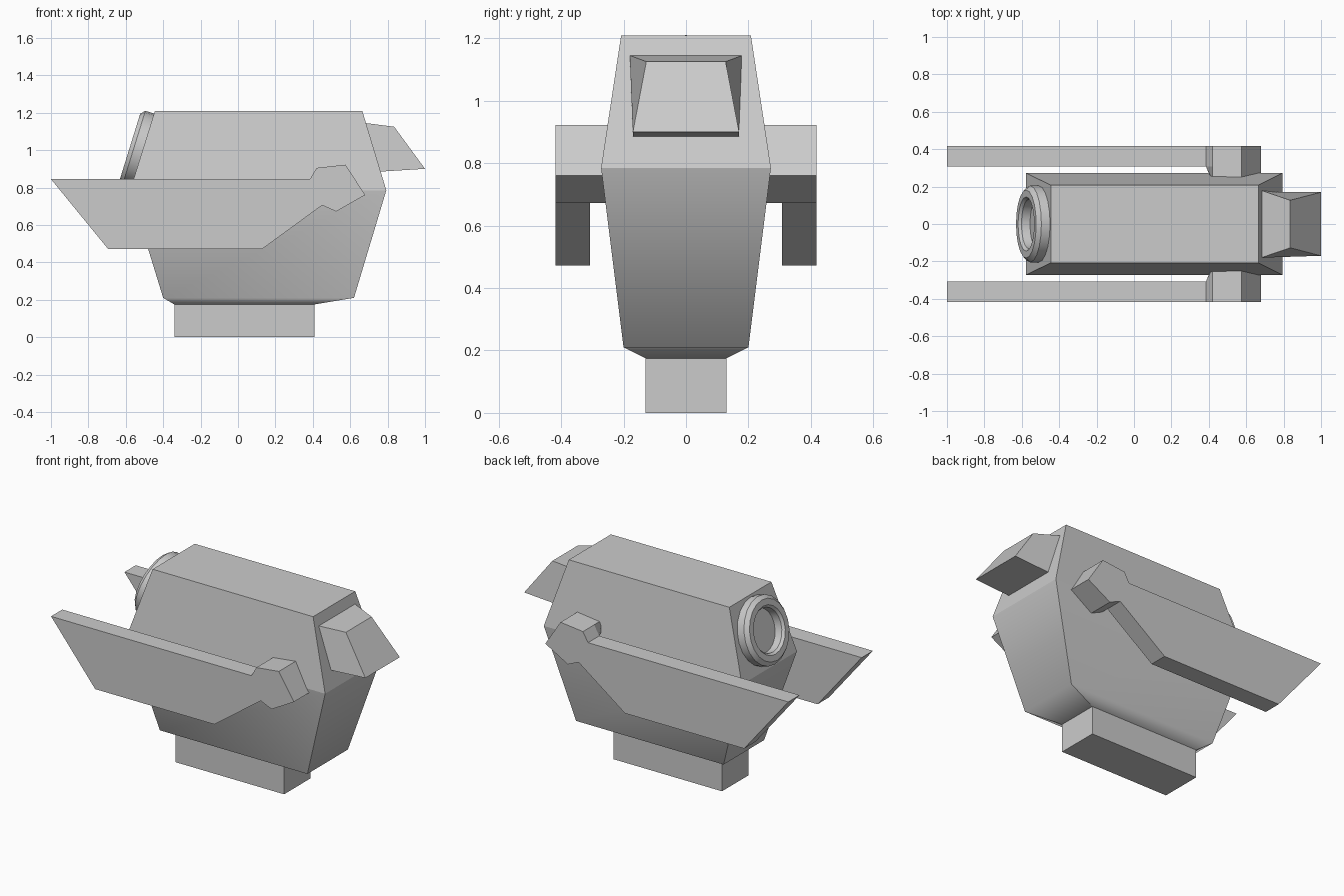
import bpy, bmesh, math
from mathutils import Vector

if "Cube" in bpy.data.objects:
    bpy.data.objects.remove(bpy.data.objects["Cube"])


def loft(name, rings, smooth_ring=None, angle=None):
    """Skin a list of equal-length point loops and cap both ends."""
    bm = bmesh.new()
    loops = [[bm.verts.new(p) for p in r] for r in rings]
    n = len(loops[0])
    for a, b in zip(loops, loops[1:]):
        for i in range(n):
            j = (i + 1) % n
            bm.faces.new((a[i], a[j], b[j], b[i]))
    bm.faces.new(loops[0])
    bm.faces.new(loops[-1])
    bmesh.ops.recalc_face_normals(bm, faces=bm.faces)
    if smooth_ring is not None:
        soft = set(loops[smooth_ring])
        for f in bm.faces:
            f.smooth = True
        for e in bm.edges:
            e.smooth = all(v in soft for v in e.verts)
    me = bpy.data.meshes.new(name)
    bm.to_mesh(me)
    bm.free()
    ob = bpy.data.objects.new(name, me)
    bpy.context.collection.objects.link(ob)
    if angle:
        bpy.ops.object.select_all(action='DESELECT')
        ob.select_set(True)
        bpy.context.view_layer.objects.active = ob
        bpy.ops.object.shade_smooth_by_angle(angle=math.radians(angle))
    return ob


def rect(x0, x1, y, z):
    return [(x0, -y, z), (x1, -y, z), (x1, y, z), (x0, y, z)]


# Foot block and faceted body; only the lower chamfer edge is soft
loft("base", [rect(-.34, .41, .13, 0), rect(-.34, .41, .13, .18)])
loft("body", [rect(-.34, .41, .13, .175), rect(-.40, .62, .20, .21),
              rect(-.577, .793, .272, .785), rect(-.445, .665, .208, 1.208)],
     smooth_ring=1)

# Hood on the right end: back loop lies on the sloping body face
loft("hood", [[(.76, -.17, .885), (.76, .17, .885), (.68, .18, 1.145), (.68, -.18, 1.145)],
              [(1, -.17, .90), (1, .17, .90), (.835, .127, 1.125), (.835, -.127, 1.125)]])

# Round port on the left end, lathed about the face normal
normal = Vector((-.955, 0, .296)).normalized()
up = Vector((.296, 0, .955)).normalized()
side = Vector((0, 1, 0))
centre = Vector((-.51, 0, 1.0))
SEG = 20
profile = [(.205, -.01), (.205, .048), (.182, .07), (.145, .07), (.132, .055), (.13, .008)]
loft("round_port",
     [[centre + normal * t + (up * math.cos(a) + side * math.sin(a)) * r
       for a in (2 * math.pi * i / SEG for i in range(SEG))] for r, t in profile],
     angle=25)

# Side arms with hinge blocks, mirrored across y
arm = [(-1, .845), (.385, .845), (.42, .905), (.575, .922), (.68, .76),
       (.525, .672), (.45, .705), (.13, .472), (-.695, .472)]
hinge = [(.415, .845)] + arm[2:7]
hinge_outer = [arm[1]] + arm[2:7]
parts = [
    loft("side_arm", [[(x, -.418, z) for x, z in arm], [(x, -.307, z) for x, z in arm]]),
    loft("arm_hinge", [[(x, -.307, z) for x, z in hinge_outer],
                       [(x, -.235, z) for x, z in hinge]]),
]
for ob in parts:
    m = ob.modifiers.new("mirror", 'MIRROR')
    m.use_axis = (False, True, False)
